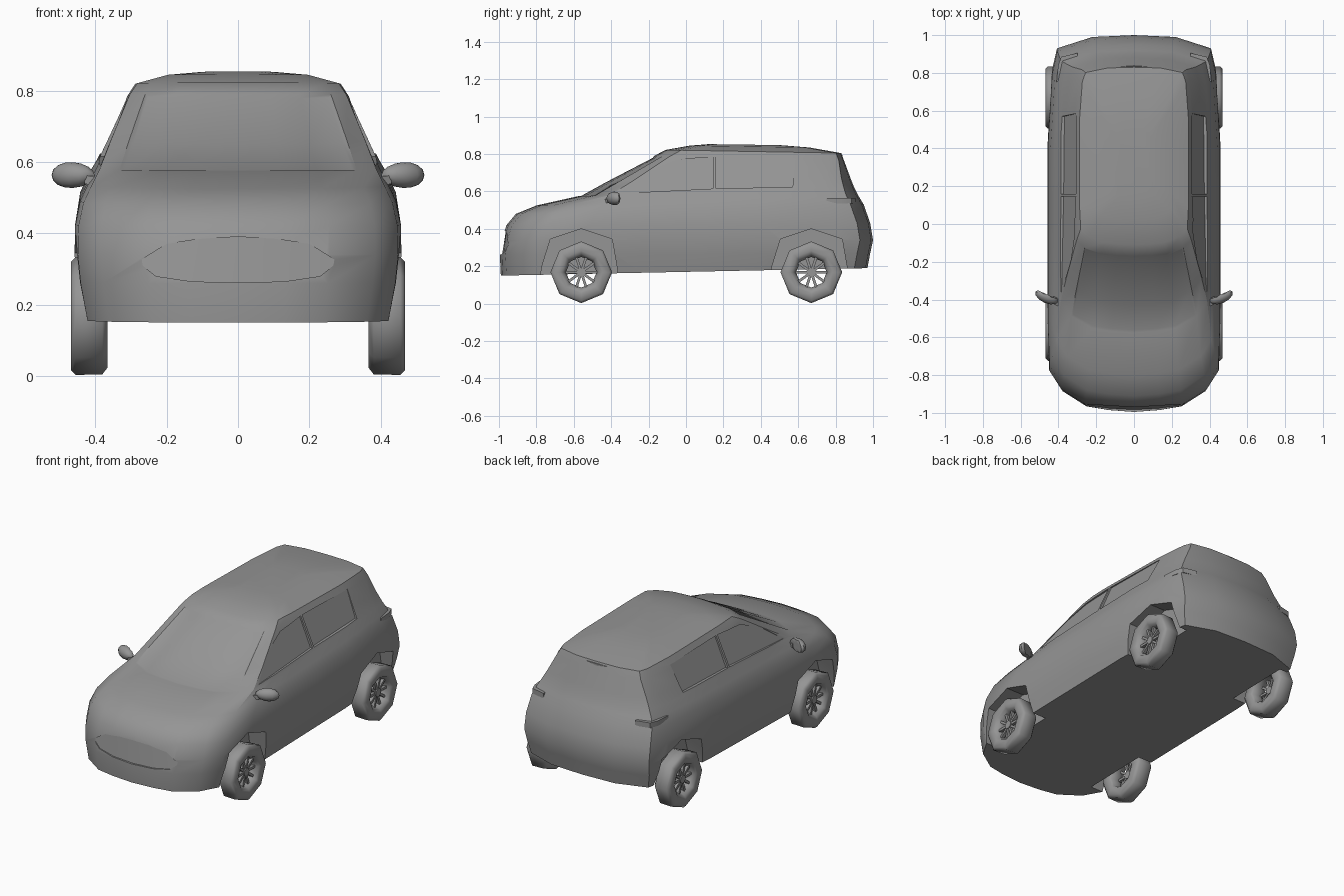
import bpy, bmesh, math
from mathutils import Matrix, Vector

cube = bpy.data.objects.get("Cube")
if cube:
    bpy.data.objects.remove(cube, do_unlink=True)

paint = bpy.data.materials.new("plain grey")
paint.use_nodes = True
GREY = (0.3, 0.3, 0.3, 1)
paint.diffuse_color = GREY
paint.node_tree.nodes["Principled BSDF"].inputs["Base Color"].default_value = GREY


def finish(bm, name, angle=40):
    """Turn a bmesh into a smooth shaded object."""
    bmesh.ops.recalc_face_normals(bm, faces=bm.faces)
    mesh = bpy.data.meshes.new(name)
    bm.to_mesh(mesh)
    bm.free()
    mesh.materials.append(paint)
    obj = bpy.data.objects.new(name, mesh)
    bpy.context.collection.objects.link(obj)
    smooth(obj, angle)
    return obj


def smooth(obj, angle):
    bpy.ops.object.select_all(action='DESELECT')
    obj.select_set(True)
    bpy.context.view_layer.objects.active = obj
    bpy.ops.object.shade_smooth_by_angle(angle=math.radians(angle))


def bridge(bm, rings, cap=True, closed=False):
    """Join equal rings of points with quads."""
    rows = [[bm.verts.new(p) for p in ring] for ring in rings]
    n = len(rows[0])
    grid = []
    pairs = list(zip(rows, rows[1:])) + ([(rows[-1], rows[0])] if closed else [])
    for a, b in pairs:
        grid.append([bm.faces.new((a[i], a[(i + 1) % n], b[(i + 1) % n], b[i]))
                     for i in range(n)])
    if cap and not closed:
        bm.faces.new(rows[0][::-1])
        bm.faces.new(rows[-1])
    return grid


def carve(target, inner, outer):
    """Cut a prism spanning two outlines out of the target."""
    bm = bmesh.new()
    bridge(bm, [inner, outer])
    bmesh.ops.triangulate(bm, faces=bm.faces[:])
    cutter = finish(bm, "cutter")
    cutter.hide_render = True
    mod = target.modifiers.new("cut", 'BOOLEAN')
    mod.object, mod.operation, mod.solver = cutter, 'DIFFERENCE', 'EXACT'
    bpy.context.view_layer.objects.active = target
    bpy.ops.object.modifier_apply(modifier=mod.name)
    bpy.data.objects.remove(cutter, do_unlink=True)


# Body shell: stacked plan outlines (front y, front z, rear y, rear z, half width, corner bow)
LEVELS = [
    (-.99, .15, .97, .19, .43, 1), (-.995, .26, .985, .27, .45, 1),
    (-.985, .34, 1, .34, .458, 1), (-.96, .42, .985, .43, .456, 1),
    (-.91, .48, .95, .53, .442, 1), (-.80, .525, .92, .58, .42, .9),
    (-.575, .575, .90, .62, .395, .8), (-.43, .655, .88, .67, .365, .7),
    (-.17, .79, .845, .765, .31, .4), (-.11, .822, .83, .805, .288, .4),
    (.02, .845, .66, .835, .2, .3), (.12, .853, .5, .848, .1, .2),
]
FRONT = [(0, 0), (.3, .01), (.56, .03), (.84, .11), (.98, .21)]
REAR = [(.95, .19), (.89, .07), (.48, .01), (0, 0)]
SIDE = [.15, .35, .55, .75]


def outline(level):
    yf, zf, yr, zr, hw, bow = level
    half = [(f * hw, yf + d * bow) for f, d in FRONT]
    start, end = half[-1][1], yr - REAR[0][1] * bow
    half += [(hw, start + (end - start) * t) for t in SIDE]
    half += [(f * hw, yr - d * bow) for f, d in REAR]
    ring = half + [(-x, y) for x, y in half[-2:0:-1]]
    return [(x, y, zf + (zr - zf) * (y - yf) / (yr - yf)) for x, y in ring]


bm = bmesh.new()
grid = bridge(bm, [outline(lv) for lv in LEVELS])
bmesh.ops.recalc_face_normals(bm, faces=bm.faces)
# Windscreen set slightly into the shell
screen = [row[i] for row in grid[6:8] for i in (0, 1, 2, -1, -2, -3)]
bmesh.ops.inset_region(bm, faces=screen, thickness=.012, depth=-.006)
body = finish(bm, "body_shell")

# Wheel arches
WHEELS = {"front": -.56, "rear": .67}
ARCH = [(-.225, .1), (-.21, .2), (-.165, .345), (0, .4), (.165, .345), (.19, .2), (.205, .1)]
for y in WHEELS.values():
    for s in (1, -1):
        carve(body, [(s * .34, y + a, z) for a, z in ARCH],
              [(s * .6, y + a, z) for a, z in ARCH])

# Side windows, recessed parallel to the leaning cabin sides
FRONT_WINDOW = [(-.36, .59), (-.2, .71), (-.05, .77), (.145, .785), (.145, .615)]
REAR_WINDOW = [(.16, .615), (.16, .785), (.585, .775), (.57, .625)]
for pane in (FRONT_WINDOW, REAR_WINDOW):
    for s in (1, -1):
        carve(body, [(s * (.379 - (z - .6) * .43), y, z) for y, z in pane],
              [(s * .6, y, z) for y, z in pane])

# Shallow grille recess following the curved nose
half = [(.13, .265), (.23, .28), (.28, .32), (.2, .37), (.1, .385)]
GRILLE = [(0, .262)] + half + [(0, .39)] + [(-x, z) for x, z in half[::-1]]
carve(body, [(x, -.983 + .4 * x * x + max(0, z - .3) * .22, z) for x, z in GRILLE],
      [(x, -1.1, z) for x, z in GRILLE])
smooth(body, 35)

# Roof spoiler: thin curved lip over the tailgate
bm = bmesh.new()
rings = []
for i in range(-4, 5):
    x = i * .062
    back = .838 - 1.1 * x * x
    drop = .25 * x * x
    rings.append([(x, back - .1, .815 - drop), (x, back, .795 - drop),
                  (x, back, .782 - drop), (x, back - .1, .785 - drop)])
bridge(bm, rings)
finish(bm, "roof_spoiler")


def wheel(name, y, s):
    """Eight sided tyre and open rim with ten spokes."""
    section = [(.368, .1), (.366, .145), (.38, .163), (.455, .165), (.468, .152),
               (.468, .115), (.462, .098), (.43, .082), (.38, .088)]
    bm = bmesh.new()
    rings = []
    for k in range(8):
        a = k * math.tau / 8
        rings.append([(s * x, y + r * math.cos(a), .168 + r * math.sin(a))
                      for x, r in section])
    bridge(bm, rings, closed=True)
    finish(bm, name + "_tyre", 50)

    bm = bmesh.new()
    hub = Matrix.Translation((s * .435, y, .168))
    bmesh.ops.create_cone(bm, cap_ends=True, segments=10, radius1=.024, radius2=.024,
                          depth=.03, matrix=hub @ Matrix.Rotation(math.pi / 2, 4, 'Y'))
    for k in range(10):
        m = (hub @ Matrix.Rotation(k * math.tau / 10, 4, 'X')
             @ Matrix.Translation((0, .05, 0)) @ Matrix.Diagonal((.018, .07, .014, 1)))
        bmesh.ops.create_cube(bm, size=1, matrix=m)
    finish(bm, name + "_spokes")


def mirror(name, s):
    """Rounded housing with a flat back, on a short stalk."""
    bm = bmesh.new()
    turn = Matrix.Translation((s * .462, -.385, .563)) @ Matrix.Rotation(s * .42, 4, 'Z')
    bmesh.ops.create_uvsphere(bm, u_segments=12, v_segments=8, radius=1)
    for v in bm.verts:
        v.co.y = min(v.co.y, .35)
        x, z = v.co.x * s, v.co.z
        v.co = Vector((s * x * .066, v.co.y * .034, z * (.036 + .004 * x)))
    bmesh.ops.transform(bm, matrix=turn, verts=bm.verts)
    finish(bm, name + "_housing")
    bm = bmesh.new()
    bridge(bm, [[(s * x, y + a, z + b) for a, b in
                 ((-.02, -.012), (.02, -.012), (.02, .012), (-.02, .012))]
                for x, y, z in ((.37, -.43, .545), (.43, -.4, .55))])
    finish(bm, name + "_stalk")


for label, s in (("left", 1), ("right", -1)):
    mirror(label + "_mirror", s)
    for end, y in WHEELS.items():
        wheel(f"{end}_{label}_wheel", y, s)
    # Tail lamp: slim wedge wrapping the rear corner
    bm = bmesh.new()
    bridge(bm, [[(s * x, y, z) for x, y, z in
                 ((.41, .75, h), (.402, .84, h), (.385, .885, h), (.3, .905, h), (.3, .85, h))]
                for h in (.535, .565)])
    finish(bm, label + "_tail_lamp")
